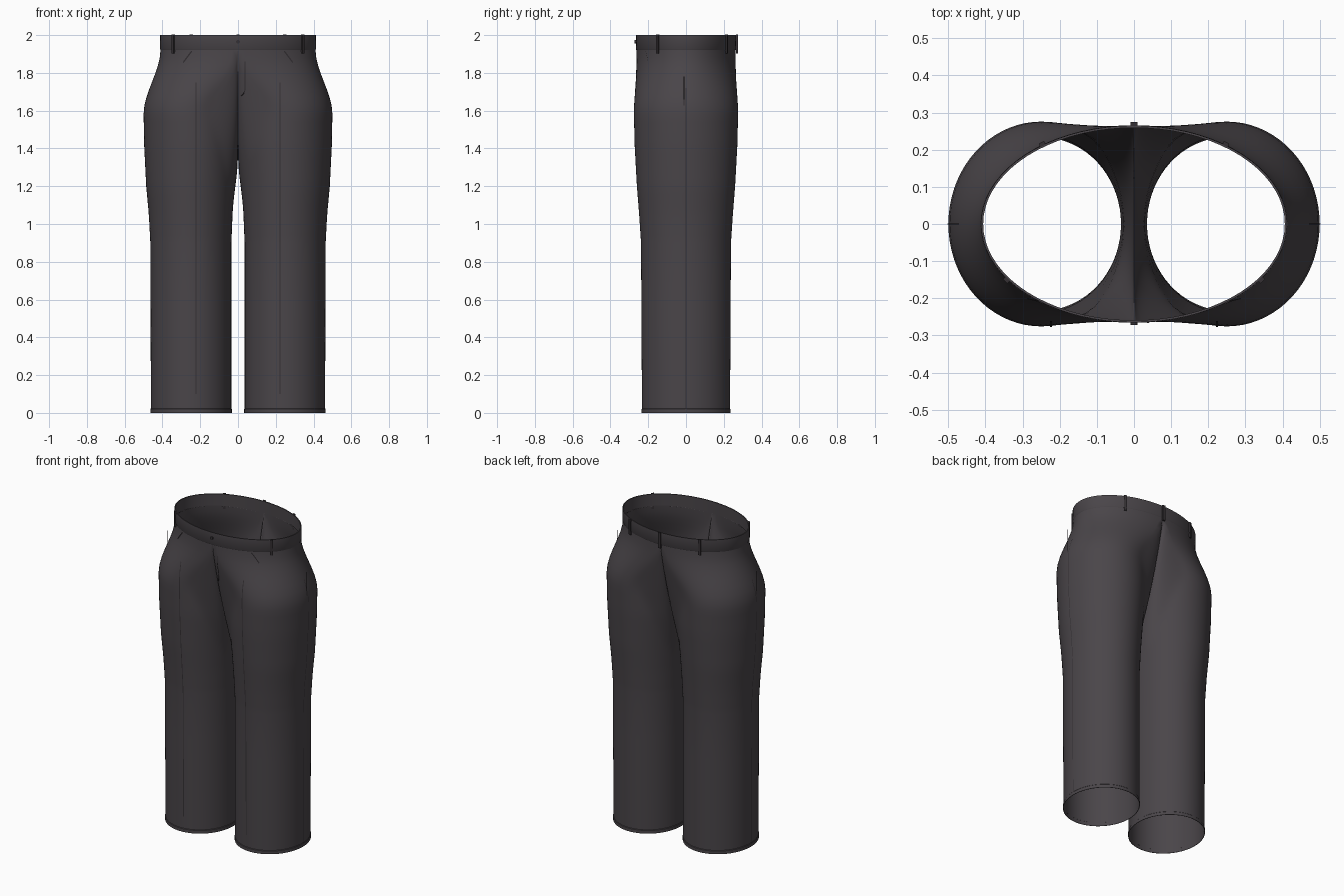
import bpy, bmesh, math
from mathutils import Vector

if "Cube" in bpy.data.objects:
    bpy.data.objects.remove(bpy.data.objects["Cube"])


def material(name, rgb):
    m = bpy.data.materials.new(name)
    m.diffuse_color = (*rgb, 1)
    m.use_nodes = True
    m.node_tree.nodes["Principled BSDF"].inputs["Base Color"].default_value = m.diffuse_color
    return m


CLOTH = material("charcoal cloth", (0.068, 0.060, 0.067))
DARK = material("dark stitching", (0.035, 0.030, 0.034))
TOP, CROTCH, SPLIT = 1.925, 1.42, math.radians(110)
WX, WY = 0.41, 0.263

# z, inner x, outer x, half depth of a leg
LEVELS = [(0, .035, .461, .233), (.9, .035, .464, .238), (1.05, .029, .472, .248),
          (1.2, .02, .486, .260), (1.42, .002, .497, .272), (1.6, 0, .5, .276),
          (2, 0, .5, .276)]


def smooth(t):
    t = max(0, min(1, t))
    return t * t * (3 - 2 * t)


def leg_ellipse(a, z):
    for lo, hi in zip(LEVELS, LEVELS[1:]):
        if z <= hi[0]:
            t = (z - lo[0]) / (hi[0] - lo[0])
            i, o, d = (lo[k] + (hi[k] - lo[k]) * t for k in (1, 2, 3))
            break
    return (i + o) / 2 + (o - i) / 2 * math.cos(a), d * math.sin(a)


def column_top(a):
    """End of a lengthwise column: on the waist, or on the rise seam."""
    if abs(a) <= SPLIT:
        u = a / SPLIT * math.pi / 2
        return WX * math.cos(u), WY * math.sin(u), TOP
    y = WY * math.sin(a) / math.sin(SPLIT)
    return 0, y, CROTCH + (TOP - CROTCH) * (abs(y) / WY) ** 2.5


def surface(a, z):
    ex, ey = leg_ellipse(a, z)
    tx, ty, tz = column_top(a)
    w = smooth((z - tz + .345) / .345)
    return Vector((ex + (tx - ex) * w, ey + (ty - ey) * w, z))


def front_point(x, z):
    lo, hi = -math.pi / 2 + .6, -math.pi
    for _ in range(30):
        mid = (lo + hi) / 2
        lo, hi = (mid, hi) if surface(mid, z).x > x else (lo, mid)
    return surface(lo, z)


def finish(bm, name, mat, mirror=False, weld=False):
    bmesh.ops.recalc_face_normals(bm, faces=bm.faces)
    me = bpy.data.meshes.new(name)
    bm.to_mesh(me)
    bm.free()
    ob = bpy.data.objects.new(name, me)
    bpy.context.collection.objects.link(ob)
    me.materials.append(mat)
    bpy.ops.object.select_all(action='DESELECT')
    ob.select_set(True)
    bpy.context.view_layer.objects.active = ob
    bpy.ops.object.shade_smooth_by_angle(angle=math.radians(35))
    if mirror:
        m = ob.modifiers.new("mirror", 'MIRROR')
        m.use_mirror_merge = weld
    return ob


def loft(name, rows, mat, closed=True, **kw):
    bm = bmesh.new()
    vs = [[bm.verts.new(p) for p in r] for r in rows]
    n = len(vs[0])
    for a, b in zip(vs, vs[1:]):
        for i in range(n if closed else n - 1):
            j = (i + 1) % n
            bm.faces.new((a[i], a[j], b[j], b[i]))
    return finish(bm, name, mat, **kw)


def ribbon(name, points, across, out, mirror=True, width=.005):
    """Thin stitched strip lying just above the cloth."""
    side, lift = Vector(across) * width / 2, Vector(out) * .003
    loft(name, [(p + lift - side, p + lift + side) for p in points], DARK,
         closed=False, mirror=mirror)


def block(name, loc, size, turn=0, mirror=False, mat=DARK):
    bm = bmesh.new()
    bmesh.ops.create_cube(bm, size=1)
    for v in bm.verts:
        v.co = Vector([c * s for c, s in zip(v.co, size)])
    ob = finish(bm, name, mat)
    for v in ob.data.vertices:
        x, y, z = v.co
        c, s = math.cos(turn), math.sin(turn)
        v.co = (x * c - y * s + loc[0], x * s + y * c + loc[1], z + loc[2])
    if mirror:
        ob.modifiers.new("mirror", 'MIRROR')


# Legs and seat: columns rise from the hem to the waist or the rise seam
N = 72
angles = [-math.pi + 2 * math.pi * i / N for i in range(N)]
heights = [lambda t, z=z: z for z in (0, .3, .6, .9)]
heights += [lambda t, k=k: .9 + (t - .9) * k / 24 for k in range(1, 25)]
loft("trouser_legs", [[surface(a, h(column_top(a)[2])) for a in angles] for h in heights],
     CLOTH, mirror=True, weld=True)

# Waistband
loft("waistband", [[((WX + g) * math.cos(2 * math.pi * i / 72),
                     (WY + g) * math.sin(2 * math.pi * i / 72), z) for i in range(72)]
                   for g, z in ((0, 1.92), (.003, 1.925), (.002, 2), (-.004, 2), (-.004, 1.925))],
     CLOTH)

# Hem bands
hem = [leg_ellipse(a, 0) for a in angles]
cx = .248
loft("hem_band", [[(cx + (x - cx) * k, y * k, z) for x, y in hem]
                  for k, z in ((1, 0), (1.012, 0), (1.012, .02), (1, .023))], CLOTH, mirror=True)

# Pressed creases, side seams and side pockets
ribbon("front_crease", [front_point(.223, .1 + 1.65 * k / 30) for k in range(31)],
       (1, 0, 0), (0, -1, 0))
ribbon("side_seam", [surface(0, .02 + 1.7 * k / 30) for k in range(31)],
       (0, 1, 0), (1, 0, 0), width=.004)
ribbon("side_pocket", [Vector((.495, -.01, z)) for z in (1.6, 1.78)], (0, 1, 0), (0, 0, 0))

# Pleats and fly stitching
ribbon("front_pleat", [front_point(.245 + .045 * k / 6, 1.915 - .06 * k / 6) for k in range(7)],
       (.8, 0, .6), (0, -1, 0), width=.007)
fly = [(.038, 1.86 - .02 * k) for k in range(8)]
fly += [(.005 + .033 * math.cos(b), 1.72 - .045 * math.sin(b)) for b in (.4, .8, 1.2, 1.5)]
ribbon("fly_stitching", [front_point(x, z) for x, z in fly], (1, 0, .3), (0, -1, 0), mirror=False)

# Belt loops and waist button
for name, x, s in (("front_belt_loop", .34, -1), ("back_belt_loop", .245, 1)):
    y = s * WY * math.sqrt(1 - (x / WX) ** 2)
    n = Vector((x / WX ** 2, y / WY ** 2, 0)).normalized()
    block(name, (x + n.x * .005, y + n.y * .005, 1.952), (.016, .01, .1),
          math.atan2(n.y, n.x) - math.pi / 2, True)
block("centre_back_loop", (0, WY + .006, 1.952), (.018, .01, .1))
bm = bmesh.new()
bmesh.ops.create_cone(bm, cap_ends=True, segments=16, radius1=.01, radius2=.01, depth=.008)
for v in bm.verts:
    v.co = (v.co.x, -WY - .005 + v.co.z, 1.965 + v.co.y)
finish(bm, "waist_button", DARK)
